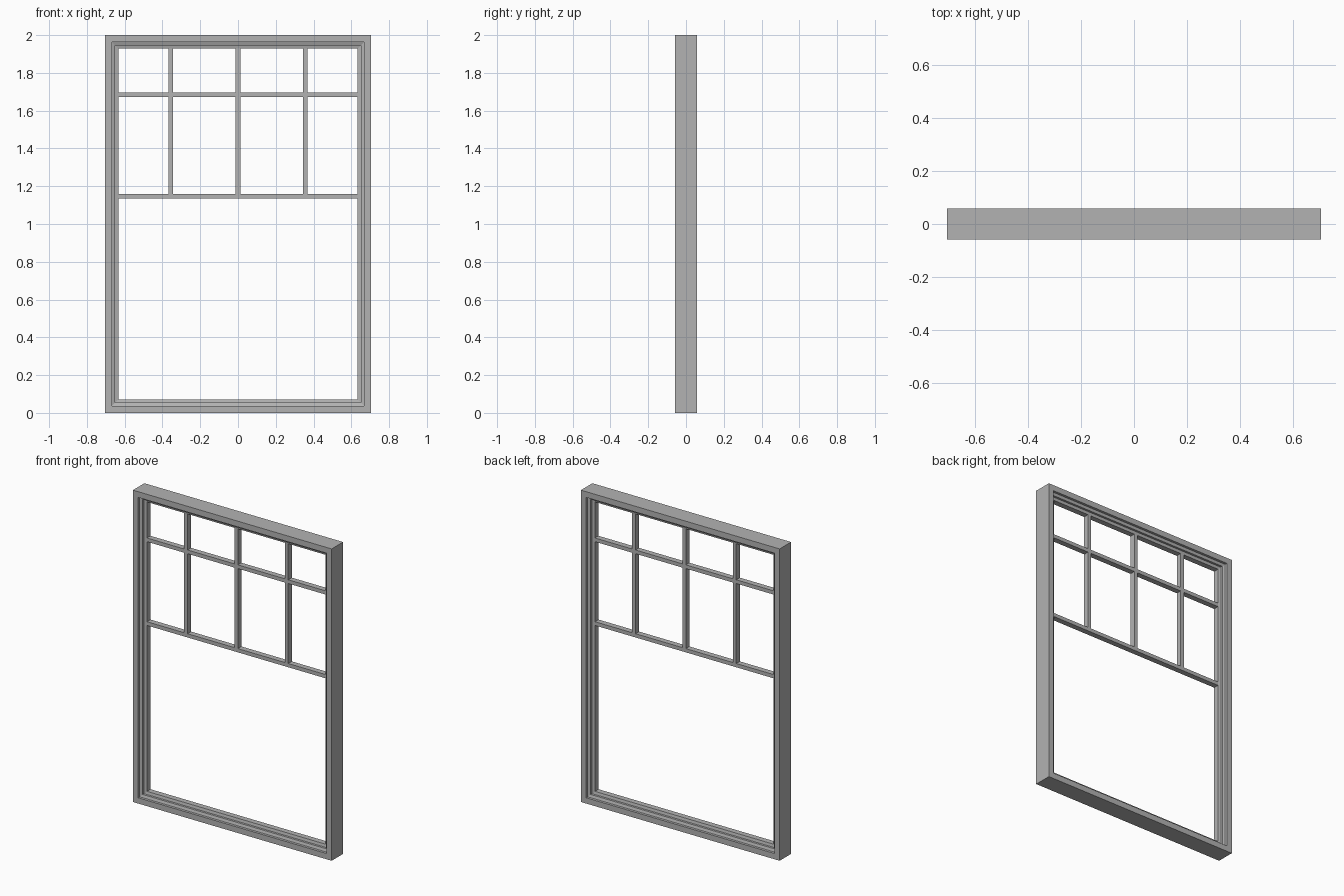
import bpy
import bmesh
from mathutils import Vector

cube = bpy.data.objects.get("Cube")
if cube:
    bpy.data.objects.remove(cube, do_unlink=True)

W, H, D = 0.705, 2.0, 0.058      # half width, height, half depth
LIP = 0.072                      # inset of the innermost lip
BAR = 0.024                      # glazing bar width
BAR_D = 0.018                    # glazing bar half depth

grey = bpy.data.materials.new("window_grey")
grey.use_nodes = True
colour = (0.45, 0.45, 0.45, 1)
grey.diffuse_color = colour
grey.node_tree.nodes["Principled BSDF"].inputs["Base Color"].default_value = colour


def finish(name, bm):
    bmesh.ops.recalc_face_normals(bm, faces=bm.faces)
    mesh = bpy.data.meshes.new(name)
    bm.to_mesh(mesh)
    bm.free()
    mesh.materials.append(grey)
    obj = bpy.data.objects.new(name, mesh)
    bpy.context.collection.objects.link(obj)
    return obj


def box(name, x0, x1, z0, z1):
    bm = bmesh.new()
    bmesh.ops.create_cube(bm, size=1)
    for v in bm.verts:
        v.co = Vector((x0 if v.co.x < 0 else x1,
                       v.co.y * 2 * BAR_D,
                       z0 if v.co.z < 0 else z1))
    return finish(name, bm)


# Outer frame: a stepped, mirrored profile swept around a mitred rectangle
half = [(0, -D), (0.037, -D), (0.037, -0.042), (0.054, -0.036),
        (0.054, -0.022), (LIP, -BAR_D)]
profile = half + [(inset, -y) for inset, y in reversed(half)]
bm = bmesh.new()
rings = [[bm.verts.new((sx * (W - i), y, H - i if top else i))
          for sx, top in ((-1, 0), (1, 0), (1, 1), (-1, 1))]
         for i, y in profile]
for a, b in zip(rings, rings[1:] + rings[:1]):
    for k in range(4):
        n = (k + 1) % 4
        bm.faces.new((a[k], a[n], b[n], b[k]))
finish("window_frame", bm)

# Horizontal bars
inner = W - LIP + 0.004
rail_z, muntin_z = 1.148, 1.685
box("meeting_rail", -inner, inner, rail_z - BAR / 2, rail_z + BAR / 2)
box("cross_bar", -inner, inner, muntin_z - BAR / 2, muntin_z + BAR / 2)

# Vertical bars, split around the cross bar
for side, x in (("right", -0.357), ("centre", 0), ("left", 0.357)):
    spans = (("lower", rail_z + BAR / 2, muntin_z - BAR / 2),
             ("upper", muntin_z + BAR / 2, H - LIP + 0.004))
    for level, z0, z1 in spans:
        box(f"{level}_{side}_bar", x - BAR / 2, x + BAR / 2, z0, z1)
